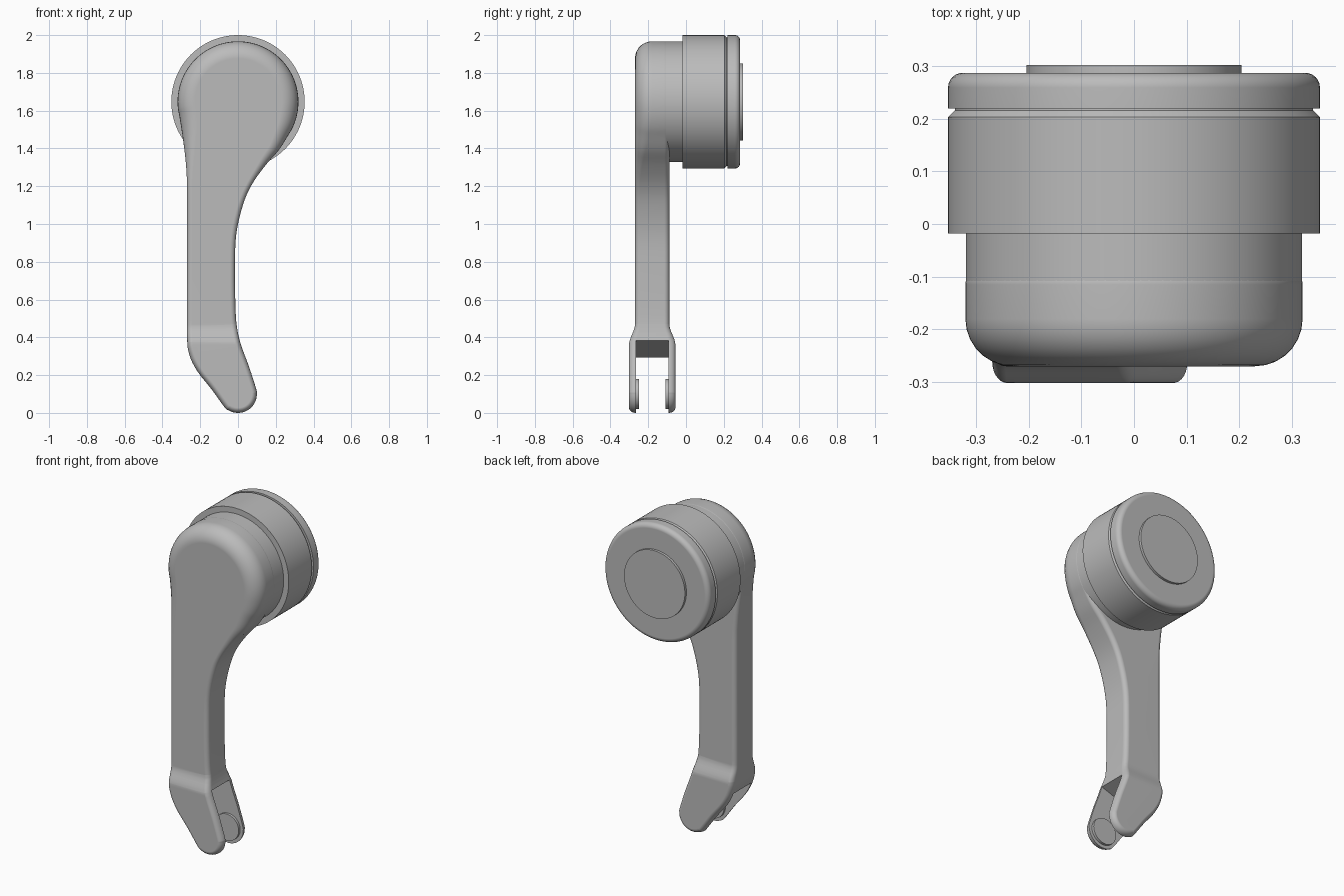
import bpy, bmesh, math
from mathutils import Vector

if "Cube" in bpy.data.objects:
    bpy.data.objects.remove(bpy.data.objects["Cube"], do_unlink=True)

grey = bpy.data.materials.new("plain_grey")
grey.use_nodes = True
grey.diffuse_color = (0.5, 0.5, 0.5, 1)
grey.node_tree.nodes["Principled BSDF"].inputs["Base Color"].default_value = (0.5, 0.5, 0.5, 1)

HEAD = Vector((0, 1.647))   # x, z of the round head
TIP = Vector((0, 0.1))      # x, z of the fork tip


def finish(name, bm):
    bmesh.ops.recalc_face_normals(bm, faces=bm.faces[:])
    mesh = bpy.data.meshes.new(name)
    bm.to_mesh(mesh)
    bm.free()
    mesh.materials.append(grey)
    ob = bpy.data.objects.new(name, mesh)
    bpy.context.collection.objects.link(ob)
    return ob


def smooth(ob):
    bpy.ops.object.select_all(action='DESELECT')
    ob.select_set(True)
    bpy.context.view_layer.objects.active = ob
    bpy.ops.object.shade_smooth_by_angle(angle=math.radians(32))
    mod = ob.modifiers.new("flat_normals", 'WEIGHTED_NORMAL')
    mod.keep_sharp = True


def bridge(bm, rings):
    """Skin closed rings of points and cap both ends."""
    rings = [[bm.verts.new(p) for p in ring] for ring in rings]
    n = len(rings[0])
    for a, b in zip(rings, rings[1:]):
        for i in range(n):
            j = (i + 1) % n
            bm.faces.new((a[i], a[j], b[j], b[i]))
    bm.faces.new(rings[0])
    bm.faces.new(rings[-1])


def lathe(name, centre, profile, sides=96):
    """Turn a (radius, y) profile about an axis along y."""
    bm = bmesh.new()
    turn = [math.tau * i / sides for i in range(sides)]
    bridge(bm, [[(centre.x + r * math.cos(t), y, centre.y + r * math.sin(t)) for t in turn]
                for r, y in profile])
    ob = finish(name, bm)
    smooth(ob)
    return ob


def arc(centre, radius, start, end, step):
    return [centre + radius * Vector((math.cos(math.radians(a)), math.sin(math.radians(a))))
            for a in range(start, end + 1, step)]


def spline(points, cuts=4):
    """Closed smooth curve through the points."""
    out, n = [], len(points)
    for i in range(n):
        p, q, r, s = (points[(i + k) % n] for k in (-1, 0, 1, 2))
        for k in range(cuts):
            t = k / cuts
            out.append(0.5 * (2 * q + (r - p) * t + (2 * p - 5 * q + 4 * r - s) * t * t
                              + (3 * q - p - 3 * r + s) * t ** 3))
    return out


def ease(v, low, high):
    t = min(1, max(0, (v - low) / (high - low)))
    return t * t * (3 - 2 * t)


# Arm silhouette, anticlockwise from the head
left_side = [(-0.29, 1.44), (-0.275, 1.31), (-0.27, 1.18), (-0.27, 0.8), (-0.27, 0.42),
             (-0.258, 0.31), (-0.215, 0.22), (-0.14, 0.125)]
right_side = [(0.06, 0.24), (0.016, 0.36), (-0.005, 0.45), (-0.013, 0.55), (-0.016, 0.75),
              (-0.01, 0.94), (0.026, 1.1), (0.074, 1.21), (0.145, 1.31), (0.215, 1.39)]
outline = spline(arc(HEAD, 0.32, -35, 195, 10) + [Vector(p) for p in left_side]
                 + arc(TIP, 0.1, 225, 375, 15) + [Vector(p) for p in right_side])
count = len(outline)
inward = []
for i in range(count):
    t = (outline[(i + 1) % count] - outline[i - 1]).normalized()
    inward.append(Vector((-t.y, t.x)))

# Arm body: rounded rims, wider on the front of the head
FRONT, BACK, STEPS = -0.27, -0.088, 7
MID = (FRONT + BACK) / 2


def rim(y_face, direction, radius):
    rings = []
    for k in range(STEPS + 1):
        a = math.pi / 2 * k / STEPS
        ring = []
        for p, n in zip(outline, inward):
            r = radius(p.y)
            q = p + n * r * (1 - math.sin(a))
            ring.append((q.x, y_face + direction * r * (1 - math.cos(a)), q.y))
        rings.append(ring)
    return rings


bm = bmesh.new()
front = rim(FRONT, 1, lambda z: 0.027 + 0.063 * ease(z, 1.2, 1.6))
back = rim(BACK, -1, lambda z: 0.027)
bridge(bm, front + back[::-1])

# Flare the arm out to the fork
for k in range(8):
    z = 0.36 + 0.11 * k / 7
    bmesh.ops.bisect_plane(bm, geom=bm.verts[:] + bm.edges[:] + bm.faces[:],
                           plane_co=(0, 0, z), plane_no=(0, 0, 1))
for v in bm.verts:
    v.co.y = MID + (v.co.y - MID) * (1 + 0.35 * (1 - ease(v.co.z, 0.36, 0.47)))
arm = finish("forked_arm", bm)

# Slot between the fork cheeks, with a slanted roof
bm = bmesh.new()
slot = [(-0.5, -0.1), (0.3, -0.1), (0.3, 0.485), (-0.5, 0.209)]
bridge(bm, [[(x, y, z) for x, z in slot] for y in (-0.264, -0.093)])
cutter = finish("slot_cutter", bm)
cutter.hide_render = True
mod = arm.modifiers.new("slot", 'BOOLEAN')
mod.operation, mod.solver, mod.object = 'DIFFERENCE', 'EXACT', cutter
bpy.context.view_layer.objects.active = arm
bpy.ops.object.modifier_apply(modifier="slot")
bpy.data.objects.remove(cutter, do_unlink=True)
smooth(arm)

# Round pads inside the fork
lathe("front_fork_pad", TIP, [(0.08, -0.268), (0.08, -0.249)], 48)
lathe("back_fork_pad", TIP, [(0.08, -0.108), (0.08, -0.089)], 48)

# Head neck, drum, end cap and centre disc
lathe("head_neck", HEAD, [(0.319, -0.15), (0.319, -0.01)])
lathe("drum", HEAD, [(0.353, -0.018), (0.353, 0.203), (0.341, 0.215)])
lathe("drum_groove", HEAD, [(0.34, 0.2), (0.34, 0.23)])
cap_edge = [(0.325 + 0.028 * math.cos(math.pi / 2 * k / 6),
             0.259 + 0.028 * math.sin(math.pi / 2 * k / 6)) for k in range(7)]
lathe("end_cap", HEAD, [(0.353, 0.219)] + cap_edge)
lathe("centre_disc", HEAD, [(0.204, 0.28), (0.204, 0.302)])
